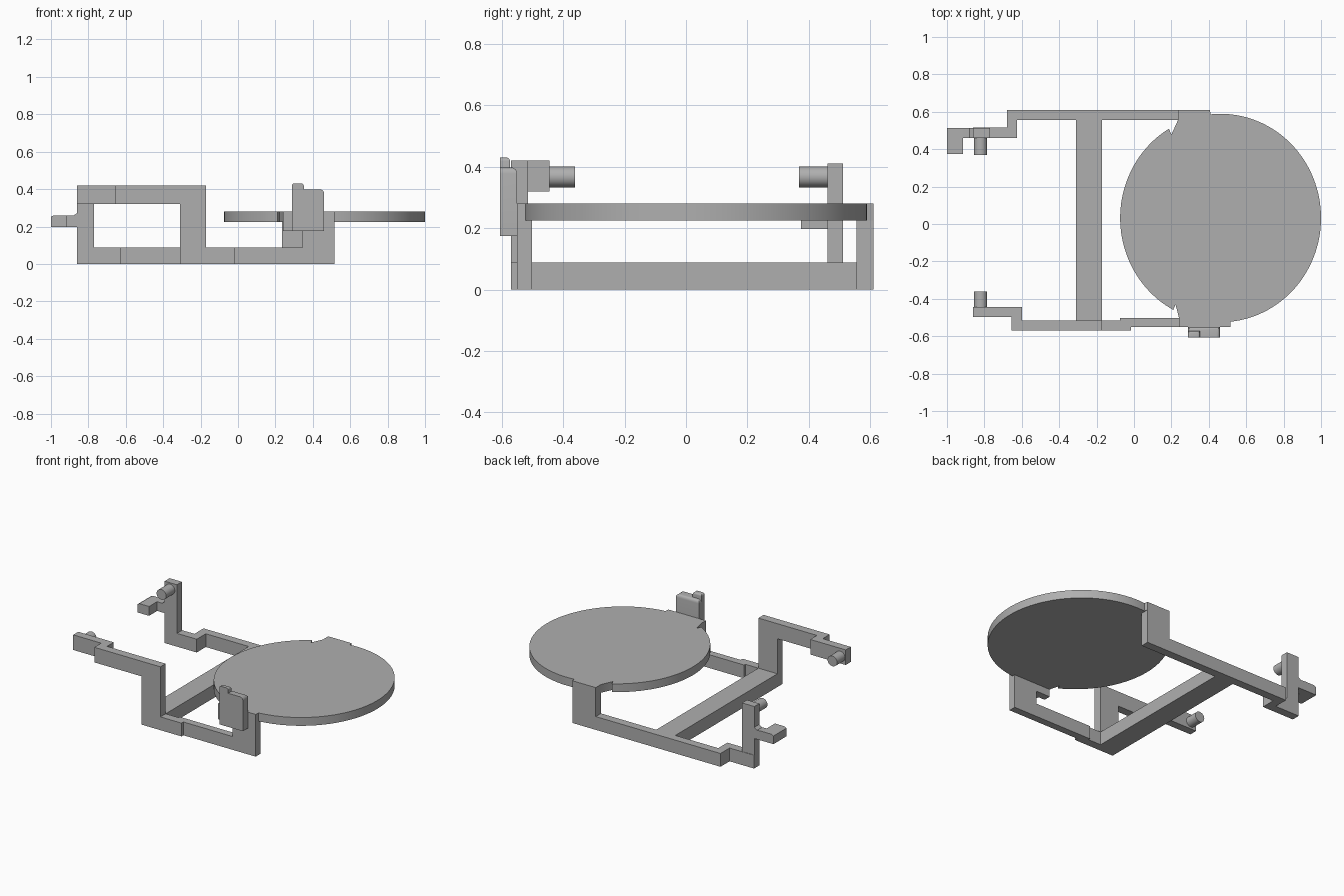
import bpy, bmesh, math
from mathutils import Vector

cube = bpy.data.objects.get("Cube")
if cube:
    bpy.data.objects.remove(cube, do_unlink=True)

GREY = (0.43, 0.43, 0.43, 1)
mat = bpy.data.materials.new("plain grey")
mat.use_nodes = True
mat.diffuse_color = GREY
mat.node_tree.nodes["Principled BSDF"].inputs["Base Color"].default_value = GREY


def prism(name, pts, lo, hi, axis="z", smooth=False):
    """Extrude an outline along z (points are x, y) or y (points are x, z)."""
    place = (lambda a, b, h: (a, b, h)) if axis == "z" else (lambda a, b, h: (a, h, b))
    bm = bmesh.new()
    face = bm.faces.new([bm.verts.new(place(a, b, lo)) for a, b in pts])
    top = bmesh.ops.extrude_face_region(bm, geom=[face])["geom"]
    shift = Vector(place(0, 0, hi - lo))
    bmesh.ops.translate(bm, vec=shift, verts=[g for g in top if isinstance(g, bmesh.types.BMVert)])
    bmesh.ops.recalc_face_normals(bm, faces=bm.faces)
    mesh = bpy.data.meshes.new(name)
    bm.to_mesh(mesh)
    bm.free()
    obj = bpy.data.objects.new(name, mesh)
    bpy.context.collection.objects.link(obj)
    mesh.materials.append(mat)
    if smooth:
        bpy.ops.object.select_all(action="DESELECT")
        obj.select_set(True)
        bpy.context.view_layer.objects.active = obj
        bpy.ops.object.shade_smooth_by_angle(angle=math.radians(30))
    return obj


def rect(x0, x1, y0, y1):
    return [(x0, y0), (x1, y0), (x1, y1), (x0, y1)]


def ring(cx, cy, rx, ry, n):
    steps = [2 * math.pi * i / n for i in range(n)]
    return [(cx + rx * math.cos(t), cy + ry * math.sin(t)) for t in steps]


BAR = 0.088          # height of the base bars
TOP = 0.28           # top of the round plate
UNDER = 0.225        # underside of the round plate

# Round plate with a tab at the back and at the front
back_tab = [(0.405, 0.61), (0.235, 0.61), (0.235, 0.555), (0.2, 0.478)]
front_tab = [(0.222, -0.43), (0.24, -0.5), (0.24, -0.55), (0.515, -0.55)]
outline, tabs_done = [], set()
for x, y in ring(0.463, 0.032, 0.537, 0.557, 128):
    if y > 0 and 0.2 < x < 0.405:
        if "back" not in tabs_done:
            outline += back_tab
            tabs_done.add("back")
    elif y < 0 and 0.222 < x < 0.515:
        if "front" not in tabs_done:
            outline += front_tab
            tabs_done.add("front")
    else:
        outline.append((x, y))
prism("round_plate", outline, UNDER, TOP, smooth=True)

# Base: cross bar, stepped back bar, front bars
prism("cross_bar", rect(-0.31, -0.17, -0.515, 0.555), 0, BAR)
prism("back_bar", [(0.405, 0.61), (-0.68, 0.61), (-0.68, 0.515), (-0.86, 0.515),
                   (-0.86, 0.46), (-0.625, 0.46), (-0.625, 0.555), (0.405, 0.555)], 0, BAR)
prism("front_bar", [(-0.17, -0.57), (-0.015, -0.57), (-0.015, -0.55), (0.515, -0.55),
                    (0.515, -0.502), (-0.075, -0.502), (-0.075, -0.515), (-0.17, -0.515)], 0, BAR)

# Supports under the plate
prism("back_support", rect(0.235, 0.405, BAR, UNDER), 0.555, 0.61, "y")
prism("front_support", [(0.345, BAR), (0.515, BAR), (0.515, UNDER), (0.24, UNDER),
                        (0.24, 0.175), (0.345, 0.175)], -0.55, -0.502, "y")

# Front post and its stepped arm
prism("front_post", rect(-0.31, -0.17, 0, 0.32), -0.57, -0.515, "y")
prism("front_arm", [(-0.17, -0.57), (-0.17, -0.515), (-0.6, -0.515), (-0.6, -0.445),
                    (-0.86, -0.445), (-0.86, -0.498), (-0.655, -0.498), (-0.655, -0.57)], 0.32, 0.42)

# Back post and its side hook
prism("back_post", rect(-0.86, -0.77, BAR, 0.41), 0.46, 0.512, "y")
prism("hook_arm", [(-0.915, 0.198), (-0.86, 0.198), (-0.86, 0.272), (-0.88, 0.258),
                   (-0.915, 0.26)], 0.46, 0.512, "y")
prism("hook_end", [(-1, 0.198), (-0.915, 0.198), (-0.915, 0.26), (-0.985, 0.26),
                   (-1, 0.252)], 0.375, 0.512, "y")

# Pins that face each other
for name, lo, hi in (("front_pin", -0.445, -0.362), ("back_pin", 0.368, 0.46)):
    prism(name, ring(-0.82, 0.367, 0.035, 0.034, 32), lo, hi, "y", True)

# Rounded grip plate with a small knob
for name, box, lo, hi, r in (
        ("grip_plate", rect(0.288, 0.46, 0.175, 0.398), -0.606, -0.55, 0.02),
        ("grip_knob", rect(0.288, 0.352, 0.36, 0.43), -0.606, -0.573, 0.012)):
    obj = prism(name, box, lo, hi, "y")
    bm = bmesh.new()
    bm.from_mesh(obj.data)
    top = max(v.co.z for v in bm.verts)
    back = max(v.co.y for v in bm.verts)
    edges = [e for e in bm.edges
             if all(abs(v.co.z - top) < 1e-4 for v in e.verts)
             and (abs(e.verts[0].co.x - e.verts[1].co.x) < 1e-4
                  or all(abs(v.co.y - back) < 1e-4 for v in e.verts))]
    bmesh.ops.bevel(bm, geom=edges, offset=r, segments=4, profile=0.5, affect="EDGES")
    bm.to_mesh(obj.data)
    bm.free()
    bpy.ops.object.select_all(action="DESELECT")
    obj.select_set(True)
    bpy.context.view_layer.objects.active = obj
    bpy.ops.object.shade_smooth_by_angle(angle=math.radians(30))
